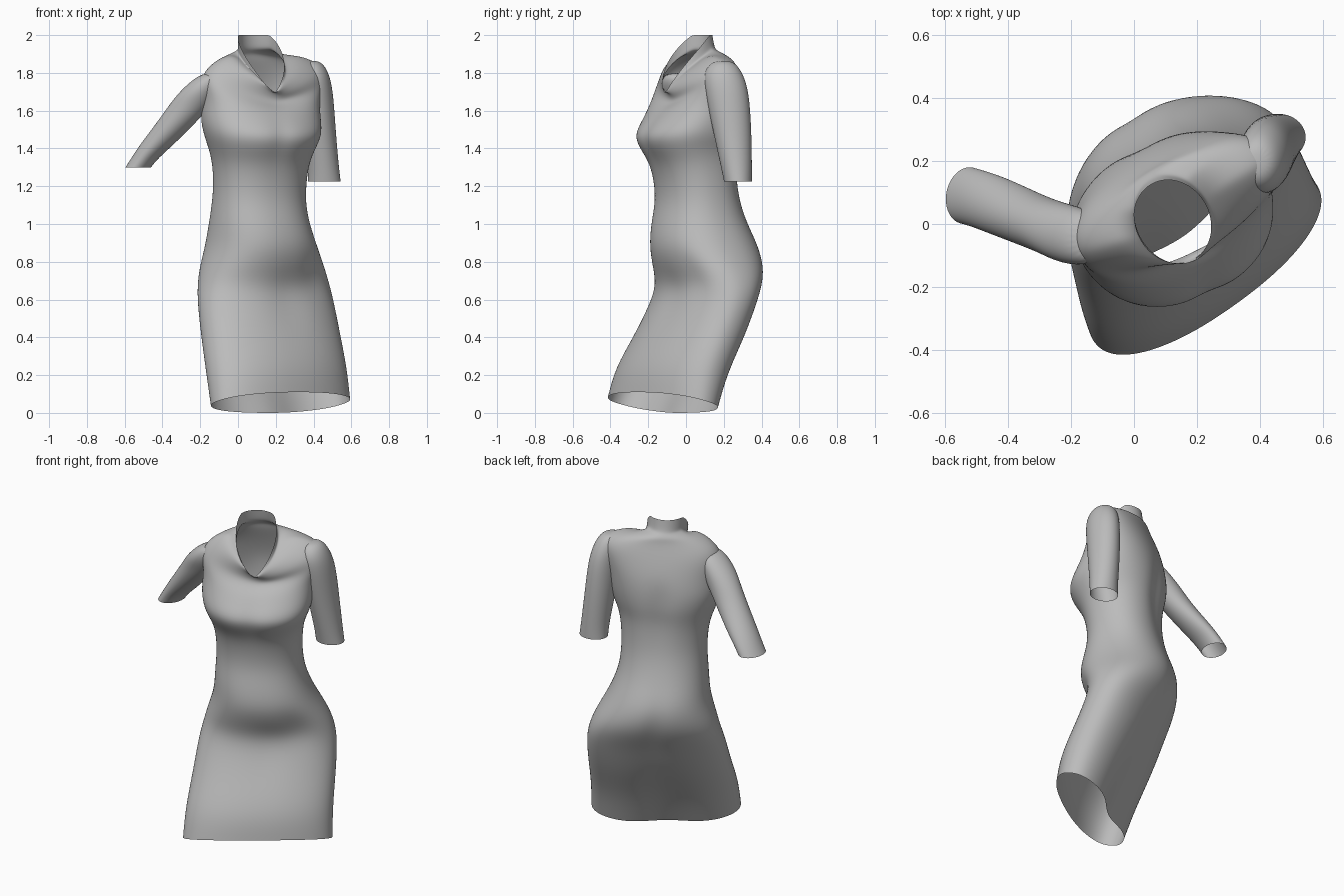
import bpy
import math
from math import sin, cos, pi

default_cube = bpy.data.objects.get("Cube")
if default_cube:
    bpy.data.objects.remove(default_cube, do_unlink=True)

# One plain cloth colour
cloth = bpy.data.materials.new("grey cloth")
cloth.use_nodes = True
cloth_colour = (0.5, 0.5, 0.5, 1.0)
cloth.diffuse_color = cloth_colour
cloth.node_tree.nodes["Principled BSDF"].inputs["Base Color"].default_value = cloth_colour


def signed_power(value, power):
    return math.copysign(abs(value) ** power, value)


def section(z, x_low, x_high, y_low, y_high, turn=0, dip=0, count=40, roundness=0.9, gain=1):
    """Turned oval that fills the given extents; dip lowers its front, gain keeps the sides up."""
    angle = math.radians(turn)
    c, s = cos(angle), sin(angle)
    half_x, half_y = (x_high - x_low) / 2, (y_high - y_low) / 2
    spread = cos(2 * angle)
    wide = math.sqrt(max((half_x * c) ** 2 - (half_y * s) ** 2, 0.0004) / spread)
    deep = math.sqrt(max((half_y * c) ** 2 - (half_x * s) ** 2, 0.0004) / spread)
    ring = []
    for i in range(count):
        t = 2 * pi * i / count
        u = wide * signed_power(cos(t), roundness)
        v = deep * signed_power(sin(t), roundness)
        from_front = abs(math.remainder(t + pi / 2, 2 * pi))
        # a pointed dip at the neckline, a soft rise at the hem
        rise = min(1, gain * sin(from_front / 2)) ** (1.2 if dip > 0 else 2)
        ring.append([u * c - v * s, u * s + v * c, z - dip * (1 - rise)])
    # fit the turned oval to its extents
    reach_x = max(p[0] for p in ring)
    reach_y = max(p[1] for p in ring)
    for p in ring:
        p[0] = (x_low + x_high) / 2 + p[0] * half_x / reach_x
        p[1] = (y_low + y_high) / 2 + p[1] * half_y / reach_y
    return ring


def press(ring, turn, dents):
    """Push soft folds and swells into the front (side 1) or back (side -1)."""
    c, s = cos(math.radians(turn)), sin(math.radians(turn))
    mid_x = sum(p[0] for p in ring) / len(ring)
    mid_y = sum(p[1] for p in ring) / len(ring)
    for p in ring:
        dx, dy = p[0] - mid_x, p[1] - mid_y
        across, ahead = dx * c + dy * s, dx * s - dy * c
        move = 0
        for side, u, z, size_u, size_z, amount in dents:
            if ahead * side > 0:
                falloff = ((across - u) / size_u) ** 2 + ((p[2] - z) / size_z) ** 2
                move += side * amount * math.exp(-falloff)
        p[0] += move * s
        p[1] -= move * c


def loft(name, rings, capped=False):
    """Skin a stack of rings and smooth it."""
    count = len(rings[0])
    verts = [p for ring in rings for p in ring]
    faces = []
    for r in range(len(rings) - 1):
        for i in range(count):
            j = (i + 1) % count
            low, high = r * count, (r + 1) * count
            faces.append((low + i, low + j, high + j, high + i))
    if capped:
        last = (len(rings) - 1) * count
        faces.append(tuple(range(last, last + count)))
    mesh = bpy.data.meshes.new(name)
    mesh.from_pydata(verts, [], faces)
    mesh.materials.append(cloth)
    mesh.polygons.foreach_set("use_smooth", [True] * len(faces))
    obj = bpy.data.objects.new(name, mesh)
    bpy.context.collection.objects.link(obj)
    smooth = obj.modifiers.new("smooth cloth", "SUBSURF")
    smooth.levels = smooth.render_levels = 2
    return obj


# Dress body: height, x extents, y extents, turn, front dip
body_sections = [
    (0.0, -0.145, 0.595, -0.415, 0.17, 36, -0.11),
    (0.2, -0.17, 0.578, -0.375, 0.22, 35, -0.05),
    (0.4, -0.195, 0.545, -0.28, 0.31, 34, 0),
    (0.58, -0.215, 0.51, -0.19, 0.375, 33, 0),
    (0.68, -0.215, 0.485, -0.16, 0.405, 32, 0),
    (0.77, -0.205, 0.46, -0.175, 0.412, 32, 0),
    (0.88, -0.175, 0.42, -0.195, 0.385, 31, 0),
    (1.0, -0.155, 0.38, -0.185, 0.325, 29, 0),
    (1.1, -0.14, 0.36, -0.165, 0.29, 27, 0),
    (1.2, -0.13, 0.36, -0.165, 0.27, 26, 0),
    (1.32, -0.135, 0.375, -0.19, 0.265, 25, 0),
    (1.4, -0.155, 0.41, -0.245, 0.27, 24, 0),
    (1.47, -0.18, 0.445, -0.275, 0.285, 24, 0),
    (1.56, -0.2, 0.44, -0.235, 0.295, 26, 0.02),
]
# side, across, height, width, height range, amount
folds = [
    (1, 0, 1.46, 0.05, 0.09, -0.015),
    (1, 0.02, 0.63, 0.1, 0.06, -0.025),
    (1, 0.18, 0.72, 0.09, 0.07, -0.025),
    (-1, 0, 0.72, 0.05, 0.14, -0.015),
    (-1, 0, 1.45, 0.06, 0.25, -0.015),
    (-1, 0, 0, 0.17, 0.35, -0.06),
]
# Sloping shoulders, running out over the tops of the sleeves
shoulder_sections = [
    (1.66, -0.19, 0.43, -0.195, 0.295, 28, 0.06),
    (1.76, -0.2, 0.45, -0.168, 0.29, 28, 0.13),
    (1.82, -0.17, 0.455, -0.148, 0.28, 28, 0.165),
    (1.87, -0.11, 0.42, -0.137, 0.25, 28, 0.19),
    (1.9, -0.05, 0.32, -0.13, 0.205, 29, 0.21),
]
# Standing collar with a pointed front
collar_sections = [
    (1.92, 0.0, 0.255, -0.127, 0.16, 29, 0.225),
    (1.94, 0.0, 0.25, -0.126, 0.15, 29, 0.248),
    (2.0, 0.0, 0.245, -0.125, 0.14, 29, 0.31),
]
body_rings = []
for row in body_sections:
    ring = section(*row)
    press(ring, row[5], folds)
    body_rings.append(ring)
body_rings += [section(*row, gain=1.4) for row in shoulder_sections]
body_rings += [section(*row, roundness=1, gain=1.12) for row in collar_sections]
loft("dress_body", body_rings)

# Sleeves: height, x extents, y extents, from the cuff up to the shoulder
left_sleeve = [
    (1.225, 0.37, 0.545, 0.2, 0.35),
    (1.3, 0.37, 0.535, 0.185, 0.35),
    (1.5, 0.345, 0.518, 0.14, 0.348),
    (1.7, 0.33, 0.505, 0.1, 0.335),
    (1.79, 0.32, 0.485, 0.09, 0.305),
    (1.845, 0.33, 0.455, 0.12, 0.27),
    (1.865, 0.36, 0.42, 0.16, 0.23),
]
right_sleeve = [
    (1.3, -0.597, -0.46, 0.0, 0.18),
    (1.35, -0.565, -0.42, -0.01, 0.17),
    (1.42, -0.52, -0.34, -0.035, 0.15),
    (1.55, -0.42, -0.21, -0.08, 0.095),
    (1.63, -0.365, -0.14, -0.105, 0.075),
    (1.7, -0.31, -0.1, -0.13, 0.06),
    (1.765, -0.24, -0.07, -0.13, 0.04),
    (1.8, -0.18, -0.09, -0.1, 0.01),
]
for name, rows, turn in (("left_sleeve", left_sleeve, 0), ("right_sleeve", right_sleeve, -12)):
    rings = [section(*row, turn, count=20, roundness=1) for row in rows]
    loft(name, rings, capped=True)
